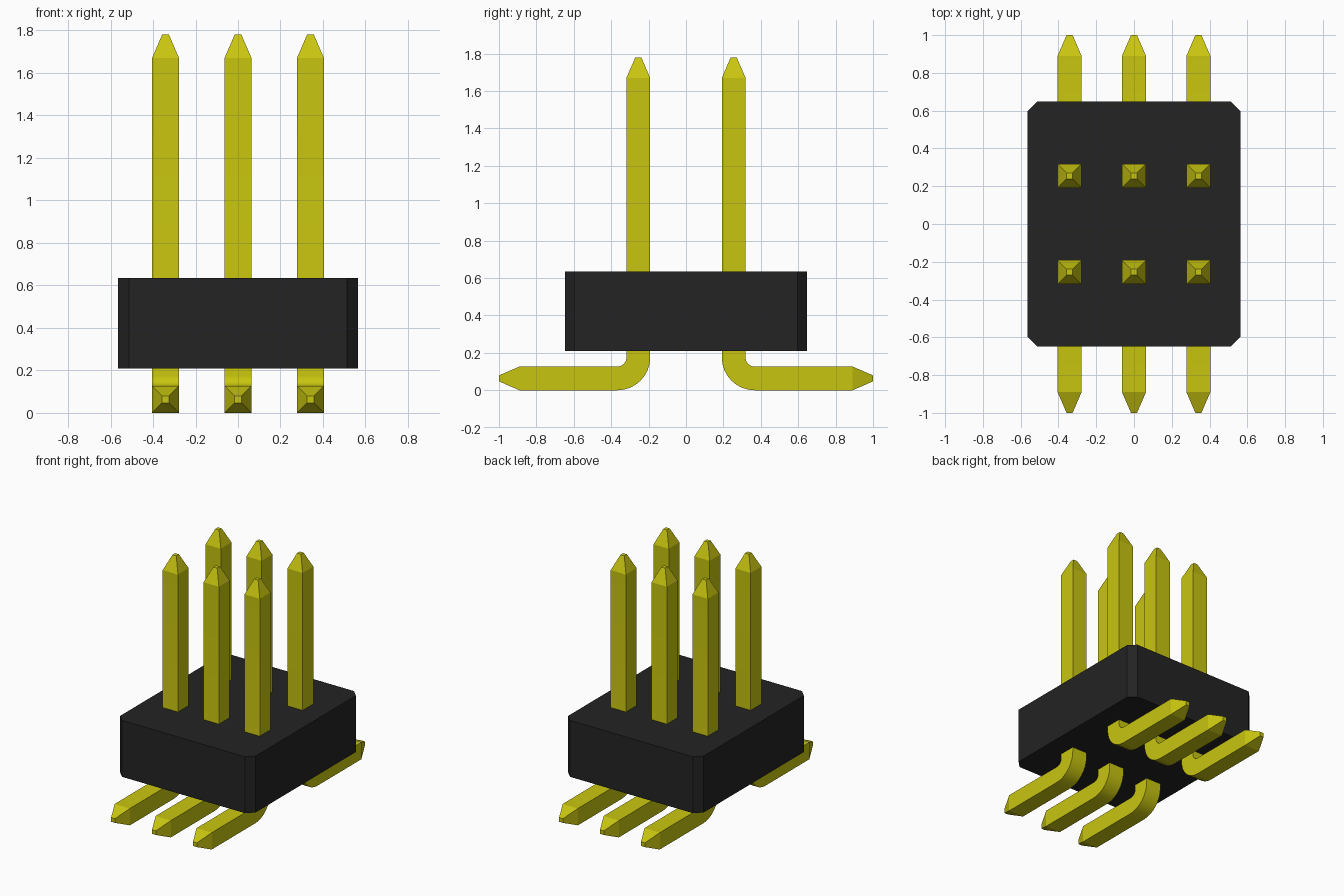
import bpy
import bmesh
from math import sin, cos, pi, radians
from mathutils import Vector

cube = bpy.data.objects.get("Cube")
if cube:
    bpy.data.objects.remove(cube, do_unlink=True)


def make_material(name, rgb, roughness):
    mat = bpy.data.materials.new(name)
    mat.use_nodes = True
    color = (*rgb, 1.0)
    mat.diffuse_color = color
    bsdf = mat.node_tree.nodes["Principled BSDF"]
    bsdf.inputs["Base Color"].default_value = color
    bsdf.inputs["Roughness"].default_value = roughness
    return mat


def make_object(name, bm, mat):
    bmesh.ops.recalc_face_normals(bm, faces=bm.faces)
    mesh = bpy.data.meshes.new(name)
    bm.to_mesh(mesh)
    bm.free()
    mesh.materials.append(mat)
    obj = bpy.data.objects.new(name, mesh)
    bpy.context.collection.objects.link(obj)
    return obj


yellow = make_material("yellow metal", (0.58, 0.56, 0.005), 0.5)
black = make_material("black plastic", (0.017, 0.017, 0.017), 0.6)

# Housing: a block with chamfered vertical corners
HALF_X, HALF_Y, BOTTOM, TOP = 0.565, 0.648, 0.21, 0.635
bm = bmesh.new()
bmesh.ops.create_cube(bm, size=1)
for v in bm.verts:
    v.co = (v.co.x * 2 * HALF_X, v.co.y * 2 * HALF_Y,
            TOP if v.co.z > 0 else BOTTOM)
corners = [e for e in bm.edges
           if abs(e.verts[0].co.z - e.verts[1].co.z) > 0.1]
bmesh.ops.bevel(bm, geom=corners, offset=0.052, segments=1, affect='EDGES')
make_object("housing", bm, black)

# Pins: a square section swept down, around the bend and outwards
HALF, TIP_HALF, TIP = 0.0635, 0.016, 0.11
PIN_Y, PIN_TOP, FOOT_END = 0.255, 1.78, 1.0
BEND, STEPS = 0.112, 8


def pin_stations():
    """Centre, in-plane width direction and half width of each section."""
    out, up = Vector((0, 1, 0)), Vector((0, 0, 1))
    stations = [(Vector((0, PIN_Y, PIN_TOP)), out, TIP_HALF),
                (Vector((0, PIN_Y, PIN_TOP - TIP)), out, HALF)]
    pivot = Vector((0, PIN_Y + BEND, HALF + BEND))
    for i in range(STEPS + 1):
        a = pi / 2 * i / STEPS
        side = out * cos(a) + up * sin(a)
        stations.append((pivot - side * BEND, side, HALF))
    stations += [(Vector((0, FOOT_END - TIP, HALF)), up, HALF),
                 (Vector((0, FOOT_END, HALF)), up, TIP_HALF)]
    return stations


def build_pin(name, x, sign):
    bm = bmesh.new()
    across = Vector((1, 0, 0))
    rings = []
    for centre, side, half in pin_stations():
        ring = []
        for sx, sy in ((-1, -1), (1, -1), (1, 1), (-1, 1)):
            p = centre + across * (sx * half) + side * (sy * half)
            ring.append(bm.verts.new((p.x + x, p.y * sign, p.z)))
        rings.append(ring)
    for a, b in zip(rings, rings[1:]):
        for i in range(4):
            j = (i + 1) % 4
            bm.faces.new((a[i], a[j], b[j], b[i]))
    bm.faces.new(rings[0])
    bm.faces.new(rings[-1])
    obj = make_object(name, bm, yellow)
    bpy.ops.object.select_all(action='DESELECT')
    obj.select_set(True)
    bpy.context.view_layer.objects.active = obj
    bpy.ops.object.shade_smooth_by_angle(angle=radians(20))


for row, sign in (("front", -1), ("back", 1)):
    for column, x in (("right", -0.341), ("middle", 0), ("left", 0.341)):
        build_pin(f"{row}_{column}_pin", x, sign)
